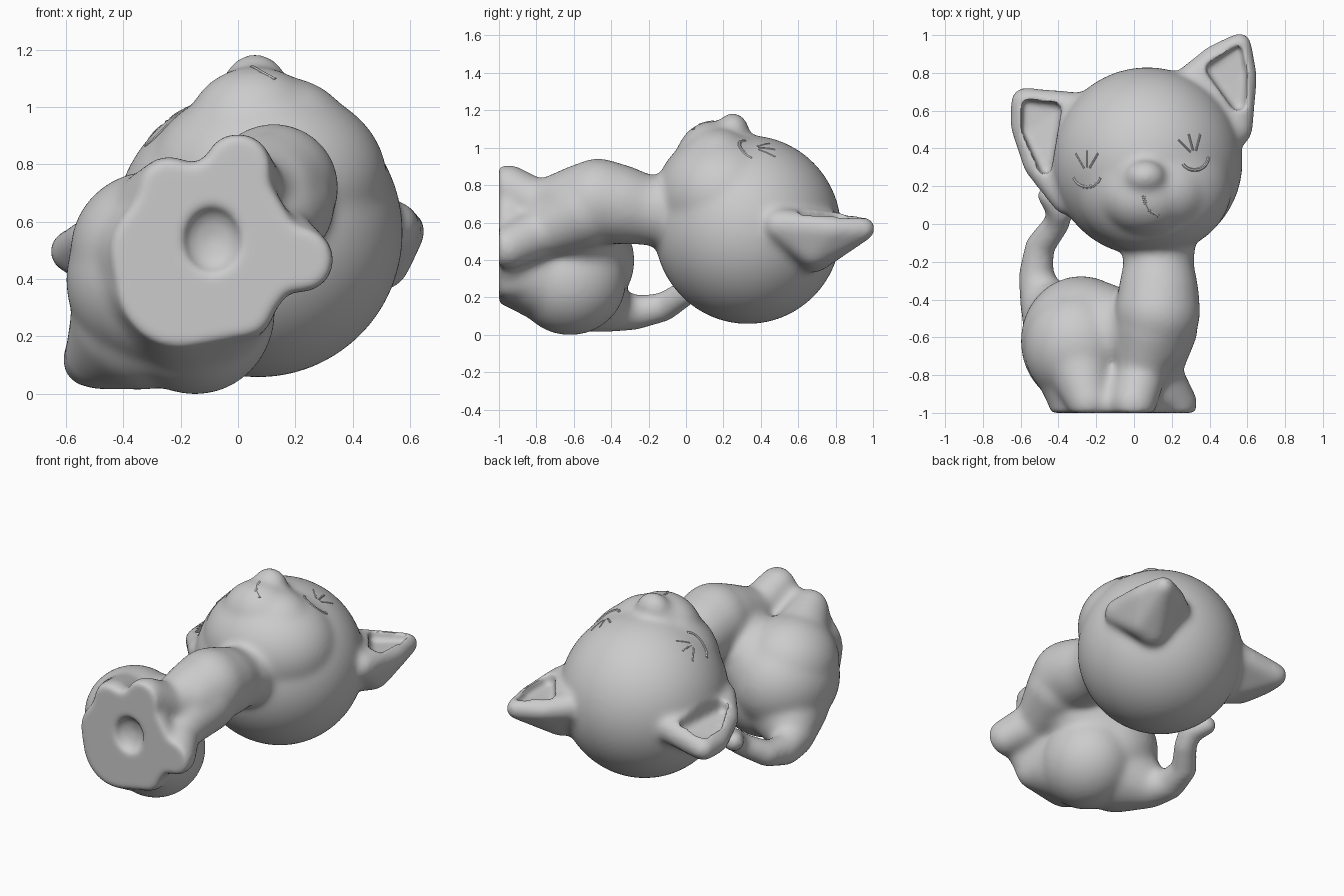
import bpy, bmesh
from math import radians, cos, sin
from mathutils import Matrix, Vector

cube = bpy.data.objects.get("Cube")
if cube:
    bpy.data.objects.remove(cube, do_unlink=True)

clay = bpy.data.materials.new("grey clay")
clay.use_nodes = True
clay.diffuse_color = (0.6, 0.6, 0.6, 1)
clay.node_tree.nodes["Principled BSDF"].inputs["Base Color"].default_value = clay.diffuse_color


def ball(bm, centre, radii, detail=5):
    mat = Matrix.Translation(centre) @ Matrix.Diagonal((*radii, 1))
    bmesh.ops.create_icosphere(bm, subdivisions=detail, radius=1, matrix=mat)


def limb(bm, *points):
    """Row of balls (x, y, z, radius) swept along a path."""
    for a, b in zip(points, points[1:]):
        for i in range(8):
            x, y, z, r = Vector(a).lerp(Vector(b), i / 7)
            ball(bm, (x, y, z), (r, r, r), 3)


def hull(bm, *points):
    """Rounded wedge stretched around balls (x, y, z, radius)."""
    part = bmesh.new()
    for x, y, z, r in points:
        ball(part, (x, y, z), (r, r, r), 3)
    cloud = [v.co.copy() for v in part.verts]
    part.clear()
    for co in cloud:
        part.verts.new(co)
    bmesh.ops.convex_hull(part, input=part.verts[:])
    loose = [v for v in part.verts if not v.link_faces]
    bmesh.ops.delete(part, geom=loose, context='VERTS')
    temp = bpy.data.meshes.new("temp")
    part.to_mesh(temp)
    part.free()
    bm.from_mesh(temp)
    bpy.data.meshes.remove(temp)


def make(name, bm):
    mesh = bpy.data.meshes.new(name)
    bmesh.ops.recalc_face_normals(bm, faces=bm.faces[:])
    bm.to_mesh(mesh)
    bm.free()
    obj = bpy.data.objects.new(name, mesh)
    bpy.context.collection.objects.link(obj)
    return obj


bm = bmesh.new()
# Head, cheeks, muzzle and nose
ball(bm, (0.07, 0.33, 0.565), (0.505, 0.5, 0.505))
ball(bm, (0.1, 0.2, 0.75), (0.42, 0.36, 0.335))
ball(bm, (0.15, 0.17, 0.87), (0.26, 0.22, 0.24))
ball(bm, (0.06, 0.14, 0.92), (0.24, 0.2, 0.225))
ball(bm, (0.06, 0.2, 1), (0.17, 0.16, 0.145))
ball(bm, (0.06, 0.25, 1.085), (0.11, 0.09, 0.105))
# Ears
hull(bm, (0.56, 0.95, 0.57, 0.065), (0.585, 0.78, 0.57, 0.07), (0.42, 0.89, 0.57, 0.06),
     (0.3, 0.76, 0.58, 0.085), (0.54, 0.5, 0.59, 0.09), (0.42, 0.68, 0.43, 0.1),
     (0.5, 0.68, 0.46, 0.1))
hull(bm, (-0.58, 0.65, 0.5, 0.075), (-0.59, 0.52, 0.5, 0.068), (-0.3, 0.61, 0.55, 0.09),
     (-0.52, 0.31, 0.55, 0.068), (-0.36, 0.12, 0.59, 0.075), (-0.35, 0.4, 0.44, 0.1),
     (-0.48, 0.43, 0.47, 0.1))
# Neck and chest
limb(bm, (0.13, -0.08, 0.66, 0.2), (0.13, -0.22, 0.67, 0.187),
     (0.13, -0.36, 0.7, 0.215), (0.125, -0.47, 0.72, 0.228), (0.1, -0.6, 0.69, 0.2))
# Front legs
limb(bm, (0.1, -0.55, 0.72, 0.2), (0.04, -0.78, 0.69, 0.135), (0, -0.95, 0.795, 0.12))
limb(bm, (0.14, -0.55, 0.66, 0.2), (0.11, -0.78, 0.55, 0.14), (0.22, -0.95, 0.47, 0.117))
# Rump and haunches
ball(bm, (-0.28, -0.62, 0.4), (0.32, 0.345, 0.32))
ball(bm, (-0.3, -0.65, 0.5), (0.285, 0.3, 0.28))
ball(bm, (-0.15, -0.62, 0.29), (0.28, 0.3, 0.29))
limb(bm, (-0.2, -0.55, 0.45, 0.25), (0.05, -0.6, 0.62, 0.2))
hull(bm, (-0.3, -0.66, 0.48, 0.27), (-0.16, -0.66, 0.3, 0.27), (-0.22, -0.95, 0.37, 0.2),
     (-0.25, -0.95, 0.5, 0.19), (0, -0.95, 0.32, 0.12))
# Hind paws
limb(bm, (-0.3, -0.7, 0.57, 0.2), (-0.24, -0.94, 0.72, 0.115))
limb(bm, (-0.12, -0.7, 0.35, 0.23), (0.02, -0.94, 0.3, 0.11))
# Seat filling the space between the paws
hull(bm, (0, -0.95, 0.76, 0.09), (0.18, -0.95, 0.48, 0.08), (0.02, -0.95, 0.31, 0.1),
     (-0.22, -0.95, 0.37, 0.2), (-0.27, -0.95, 0.5, 0.18), (-0.24, -0.95, 0.7, 0.09),
     (-0.05, -0.75, 0.5, 0.18))
# Tail
limb(bm, (-0.33, -0.57, 0.27, 0.255), (-0.475, -0.42, 0.145, 0.13), (-0.52, -0.28, 0.12, 0.095),
     (-0.5, -0.12, 0.15, 0.08), (-0.41, 0, 0.23, 0.072), (-0.39, 0.07, 0.29, 0.072),
     (-0.45, 0.15, 0.32, 0.065))
cat = make("cat_body", bm)

# Cutter for the flat seat
bm = bmesh.new()
bmesh.ops.create_cube(bm, size=3, matrix=Matrix.Translation((0, -2.5, 0.5)))
seat_cutter = make("seat_cutter", bm)

# Cutter for the ear hollows and the dimple under the seat
bm = bmesh.new()
for ear in ([(0.55, 0.92, 0.605, 0.022), (0.42, 0.82, 0.62, 0.04), (0.55, 0.64, 0.63, 0.04),
             (0.57, 0.8, 0.61, 0.025)],
            [(-0.565, 0.63, 0.535, 0.025), (-0.43, 0.6, 0.575, 0.045), (-0.47, 0.3, 0.59, 0.035),
             (-0.57, 0.5, 0.535, 0.025)]):
    hull(bm, *ear, *[(x, y, z + 0.15, r) for x, y, z, r in ear])
ball(bm, (-0.09, -1, 0.54), (0.1, 0.065, 0.115))
hollow_cutter = make("hollow_cutter", bm)


def blend(name, size, rounds):
    """Fuse everything into one skin and soften it."""
    remesh = cat.modifiers.new(name, 'REMESH')
    remesh.mode = 'VOXEL'
    remesh.voxel_size = size
    smooth = cat.modifiers.new(name + "_soften", 'SMOOTH')
    smooth.factor = 0.5
    smooth.iterations = rounds


# Blend the parts, cut the flat and hollow areas, then round the cut rims
blend("fuse", 0.015, 20)
for cutter in (seat_cutter, hollow_cutter):
    cutter.hide_render = True
    cut = cat.modifiers.new(cutter.name, 'BOOLEAN')
    cut.operation = 'DIFFERENCE'
    cut.solver = 'EXACT'
    cut.object = cutter
blend("round", 0.013, 9)
graph = bpy.context.evaluated_depsgraph_get()
skin = bpy.data.meshes.new_from_object(cat.evaluated_get(graph))
cat.modifiers.clear()
cat.data = skin
for cutter in (seat_cutter, hollow_cutter):
    bpy.data.objects.remove(cutter, do_unlink=True)

# Settle on the ground
skin.transform(Matrix.Translation((0, 0, -min(v.co.z for v in skin.vertices))))
skin.materials.clear()
skin.materials.append(clay)
bpy.context.view_layer.update()


def stroke(name, path, width):
    """Thin ridge lying on the face along (x, y) points."""
    curve = bpy.data.curves.new(name, 'CURVE')
    curve.dimensions = '3D'
    curve.bevel_depth = width
    curve.bevel_resolution = 2
    curve.use_fill_caps = True
    line = curve.splines.new('POLY')
    line.points.add(len(path) - 1)
    for point, (x, y) in zip(line.points, path):
        hit, spot, normal, _ = cat.ray_cast(Vector((x, y, 3)), Vector((0, 0, -1)))
        point.co = (*(spot - normal * width * 0.5), 1)
    temp = bpy.data.objects.new(name, curve)
    bpy.context.collection.objects.link(temp)
    mesh = bpy.data.meshes.new_from_object(
        temp.evaluated_get(bpy.context.evaluated_depsgraph_get()))
    bpy.data.objects.remove(temp, do_unlink=True)
    obj = bpy.data.objects.new(name, mesh)
    bpy.context.collection.objects.link(obj)
    mesh.materials.clear()
    mesh.materials.append(clay)
    return obj


# Closed eyelids with lashes, and the mouth
parts = [cat]
for side, ex, ey, tilt in (("left", 0.32, 0.36, 15), ("right", -0.25, 0.27, 0)):
    def around(angle, r):
        a = radians(angle + tilt)
        return ex + r * cos(a), ey + r * sin(a)
    parts.append(stroke(side + "_eyelid", [around(a, 0.075) for a in range(200, 341, 14)], 0.011))
    for i, a in enumerate((60, 90, 120)):
        parts.append(stroke(f"{side}_lash_{i + 1}", [around(a, r / 100) for r in (3, 6, 9, 12)], 0.007))
parts.append(stroke("mouth", [(0.05, 0.15), (0.06, 0.11), (0.08, 0.07), (0.13, 0.04)], 0.01))

bpy.ops.object.select_all(action='DESELECT')
for obj in parts:
    obj.select_set(True)
bpy.context.view_layer.objects.active = cat
bpy.ops.object.shade_smooth_by_angle(angle=radians(40))
